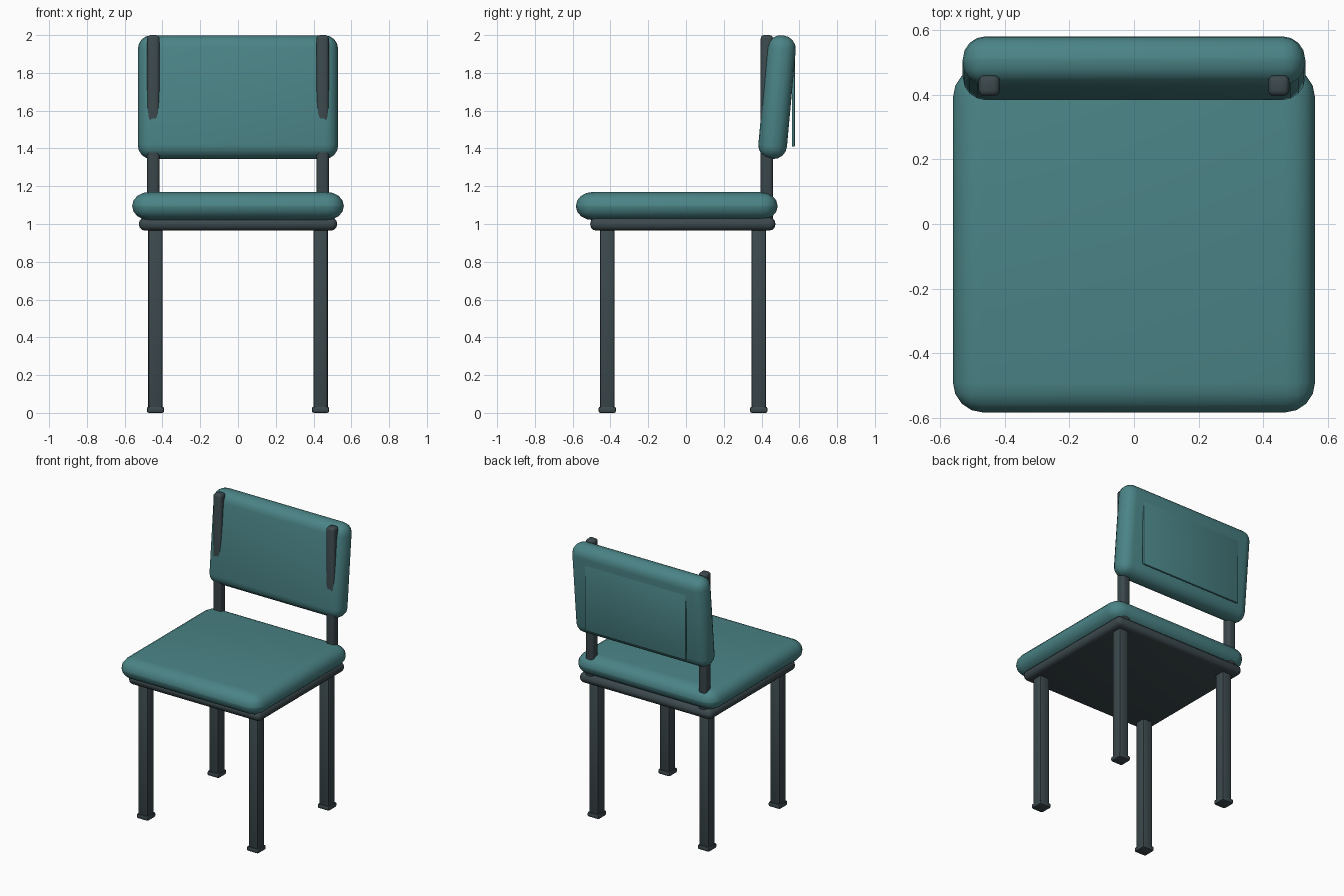
import bpy, bmesh, math
from mathutils import Matrix

if "Cube" in bpy.data.objects:
    bpy.data.objects.remove(bpy.data.objects["Cube"])


def material(name, rgb):
    m = bpy.data.materials.new(name)
    m.diffuse_color = (*rgb, 1)
    m.use_nodes = True
    m.node_tree.nodes["Principled BSDF"].inputs["Base Color"].default_value = m.diffuse_color
    return m


TEAL = material("teal_fabric", (0.07, 0.23, 0.24))
DARK = material("dark_metal", (0.045, 0.066, 0.074))


def rounded_box(name, lo, hi, bevel, mat, segments=3, tilt=0.0, squash=1.0):
    """Rounded box between two corners; squash flattens the rounding in z."""
    size = [b - a for a, b in zip(lo, hi)]
    centre = [(a + b) / 2 for a, b in zip(lo, hi)]
    bm = bmesh.new()
    bmesh.ops.create_cube(bm, size=1)
    bmesh.ops.scale(bm, vec=(size[0], size[1], size[2] / squash), verts=bm.verts)
    if bevel:
        bmesh.ops.bevel(bm, geom=bm.edges[:], offset=bevel, segments=segments,
                        profile=0.5, affect='EDGES')
    bmesh.ops.scale(bm, vec=(1, 1, squash), verts=bm.verts)
    bm.transform(Matrix.Rotation(tilt, 4, 'X'))
    mesh = bpy.data.meshes.new(name)
    bm.to_mesh(mesh)
    bm.free()
    ob = bpy.data.objects.new(name, mesh)
    ob.location = centre
    mesh.materials.append(mat)
    bpy.context.collection.objects.link(ob)
    bpy.ops.object.select_all(action='DESELECT')
    ob.select_set(True)
    bpy.context.view_layer.objects.active = ob
    bpy.ops.object.shade_smooth_by_angle(angle=math.radians(35))
    return ob


def post(name, x, y, z0, z1, width, bevel, segments=2):
    h = width / 2
    rounded_box(name, (x - h, y - h, z0), (x + h, y + h, z1), bevel, DARK, segments)


# Seat cushion and the frame below it
rounded_box("seat", (-0.56, -0.583, 1.02), (0.56, 0.485, 1.17), 0.092, TEAL, 4,
            squash=0.8)
rounded_box("seat_frame", (-0.525, -0.507, 0.965), (0.525, 0.473, 1.035), 0.032, DARK)

# Legs with feet, and the upright posts carrying the backrest
for side, s in (("left", -1), ("right", 1)):
    for place, y in (("front", -0.417), ("rear", 0.385)):
        post(f"{place}_{side}_leg", s * 0.437, y, 0.01, 0.99, 0.077, 0.012)
        post(f"{place}_{side}_foot", s * 0.437, y, 0.0, 0.033, 0.092, 0.01)
    post(f"{side}_back_post", s * 0.448, 0.428, 0.99, 2.0, 0.065, 0.018, 3)

# Leaning backrest cushion and its upright rear panel
rounded_box("backrest", (-0.53, 0.406, 1.343), (0.53, 0.558, 2.0), 0.072, TEAL, 4,
            tilt=math.radians(-5.2))
rounded_box("rear_panel", (-0.40, 0.561, 1.41), (0.40, 0.577, 1.93), 0.005, TEAL, 2)
